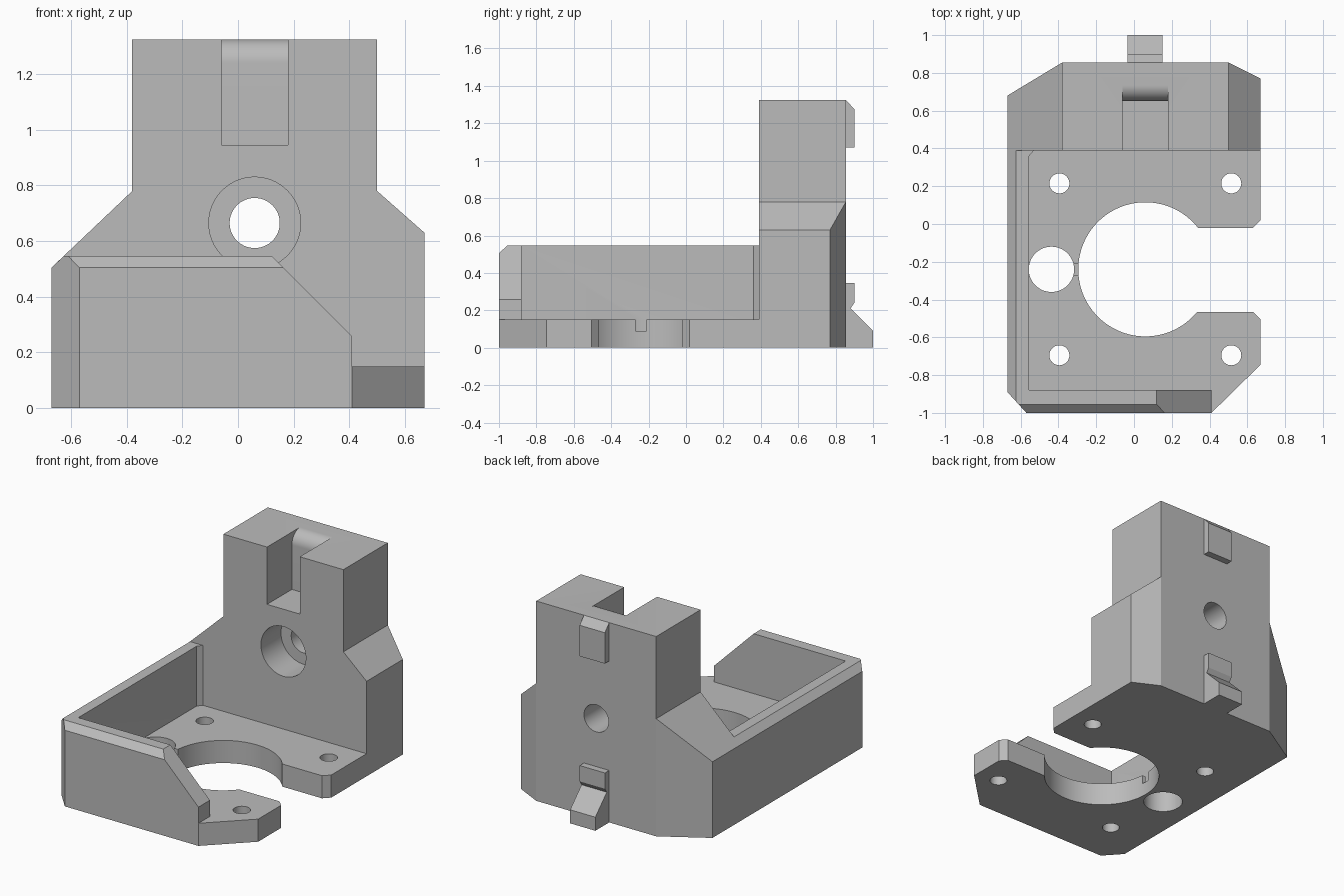
import bpy, bmesh
from math import cos, sin, pi, radians
from mathutils import Vector

cube = bpy.data.objects.get("Cube")
if cube:
    bpy.data.objects.remove(cube, do_unlink=True)

grey = bpy.data.materials.new("plain_grey")
grey.use_nodes = True
grey.diffuse_color = (0.5, 0.5, 0.5, 1)
grey.node_tree.nodes["Principled BSDF"].inputs["Base Color"].default_value = (0.5, 0.5, 0.5, 1)


def prism(name, points, axis, low, high, cuts=()):
    """Extrude a 2D profile along an axis, then slice it by (point, normal) planes."""
    place = {"x": lambda a, b, t: (t, a, b),
             "y": lambda a, b, t: (a, t, b),
             "z": lambda a, b, t: (a, b, t)}[axis]
    bm = bmesh.new()
    face = bm.faces.new([bm.verts.new(place(a, b, low)) for a, b in points])
    grown = bmesh.ops.extrude_face_region(bm, geom=[face])["geom"]
    offset = Vector(place(0, 0, high - low))
    bmesh.ops.translate(bm, vec=offset, verts=[g for g in grown if isinstance(g, bmesh.types.BMVert)])
    if not any(len(e.link_faces) == 1 for e in bm.edges):
        pass
    else:
        bmesh.ops.holes_fill(bm, edges=[e for e in bm.edges if e.is_boundary])
    for point, normal in cuts:
        bmesh.ops.bisect_plane(bm, geom=bm.verts[:] + bm.edges[:] + bm.faces[:], dist=1e-5,
                               plane_co=point, plane_no=normal, clear_outer=True)
        bmesh.ops.holes_fill(bm, edges=[e for e in bm.edges if e.is_boundary])
    bmesh.ops.recalc_face_normals(bm, faces=bm.faces[:])
    mesh = bpy.data.meshes.new(name)
    bm.to_mesh(mesh)
    bm.free()
    mesh.materials.append(grey)
    obj = bpy.data.objects.new(name, mesh)
    bpy.context.collection.objects.link(obj)
    return obj


def circle(a, b, radius, sides=64):
    return [(a + radius * cos(2 * pi * i / sides), b + radius * sin(2 * pi * i / sides))
            for i in range(sides)]


def box(a0, b0, a1, b1):
    return [(a0, b0), (a1, b0), (a1, b1), (a0, b1)]


def combine(target, other, operation):
    """Apply a boolean and discard the second solid."""
    mod = target.modifiers.new("solid", "BOOLEAN")
    mod.operation, mod.solver, mod.object = operation, "EXACT", other
    bpy.context.view_layer.objects.active = target
    bpy.ops.object.modifier_apply(modifier=mod.name)
    bpy.data.objects.remove(other, do_unlink=True)


def cut(target, points, axis, low, high):
    combine(target, prism("cutter", points, axis, low, high), "DIFFERENCE")


# Base plate with an open-sided motor hole
body = prism("bracket_body", [
    (-0.67, -0.89), (-0.57, -1), (0.41, -1), (0.67, -0.745), (0.67, -0.505), (0.63, -0.465),
    (0.2, -0.465), (0.2, -0.02), (0.63, -0.02), (0.67, 0.02), (0.67, 0.39), (-0.67, 0.39)],
    "z", 0, 0.15)
cut(body, circle(0.06, -0.24, 0.355, 96), "z", -0.1, 0.3)
cut(body, circle(-0.437, -0.24, 0.12), "z", -0.1, 0.3)
cut(body, box(-0.4, -0.27, -0.2, -0.21), "z", 0.09, 0.3)
for x in (-0.395, 0.515):
    for y in (-0.695, 0.215):
        cut(body, circle(x, y, 0.053, 32), "z", -0.1, 0.3)

# L-shaped side and front wall with bevelled rim and sloping end
wall = prism("wall", [
    (-0.67, -0.89), (-0.57, -1), (0.41, -1), (0.41, -0.88), (-0.555, -0.88),
    (-0.555, 0.36), (-0.53, 0.39), (-0.67, 0.39)], "z", 0, 0.547,
    cuts=[((0.12, 0, 0.547), (1, 0, 1)),
          ((-0.67, 0, 0.505), (-0.042, 0, 0.045)),
          ((0, -1, 0.505), (0, -0.042, 0.045))])
combine(body, wall, "UNION")

# Tall rear block with angled rear corners
block = prism("rear_block", [
    (-0.67, 0), (0.67, 0), (0.67, 0.63), (0.5, 0.78), (0.5, 1.325),
    (-0.38, 1.325), (-0.38, 0.78), (-0.67, 0.505)], "y", 0.39, 0.855,
    cuts=[((0.5, 0.855, 0), (0.085, 0.17, 0)),
          ((-0.38, 0.855, 0), (-0.175, 0.29, 0))])
combine(body, block, "UNION")

# Stepped bore through the block
cut(body, circle(0.06, 0.665, 0.165), "y", 0.3, 0.6)
cut(body, circle(0.06, 0.665, 0.09), "y", 0.5, 1)

# Top notch with a rounded rear lip
lip = [(0.735 - 0.085 * cos(i * pi / 32), 1.24 + 0.085 * sin(i * pi / 32)) for i in range(17)]
cut(body, [(0.3, 0.945), (0.65, 0.945)] + lip + [(0.735, 1.5), (0.3, 1.5)], "x", -0.06, 0.18)

# Merge flat regions
bm = bmesh.new()
bm.from_mesh(body.data)
bmesh.ops.remove_doubles(bm, verts=bm.verts[:], dist=1e-5)
bmesh.ops.dissolve_limit(bm, angle_limit=radians(0.5), verts=bm.verts[:], edges=bm.edges[:])
bm.to_mesh(body.data)
bm.free()

# Rear hooks
prism("upper_hook", [(0.855, 1.07), (0.9, 1.07), (0.9, 1.275), (0.855, 1.325)], "x", -0.035, 0.15)
prism("lower_hook", [(0.855, 0), (1, 0), (1, 0.09), (0.88, 0.21), (0.9, 0.24),
                     (0.9, 0.345), (0.855, 0.345)], "x", -0.035, 0.15)

# Smooth only the round surfaces
bpy.ops.object.select_all(action="DESELECT")
body.select_set(True)
bpy.context.view_layer.objects.active = body
bpy.ops.object.shade_smooth_by_angle(angle=radians(20))
